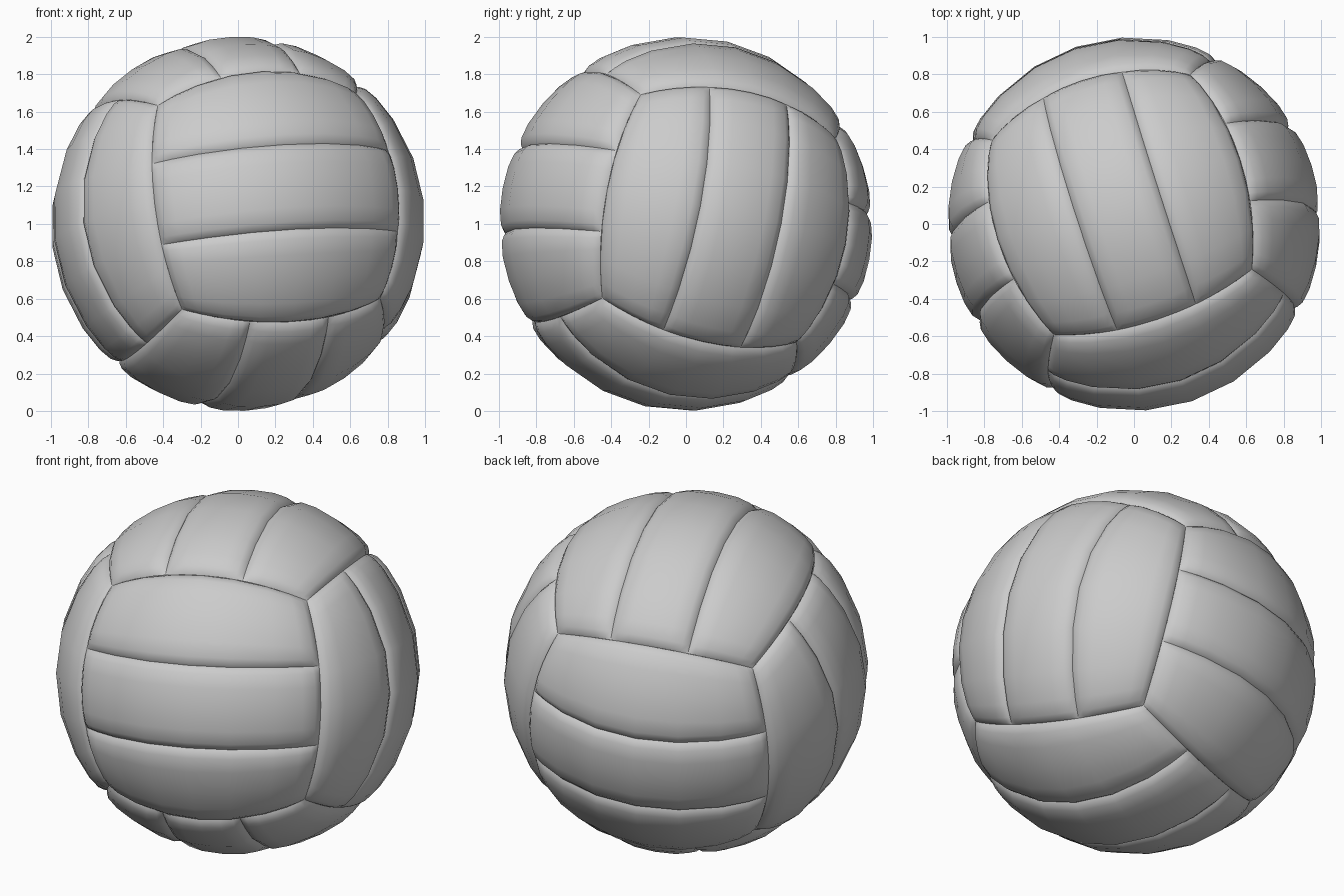
import bpy
import bmesh
from math import sin, cos, tan, asin, exp, sqrt, radians
from mathutils import Vector

cube = bpy.data.objects.get("Cube")
if cube:
    bpy.data.objects.remove(cube, do_unlink=True)

# Single leather colour
leather = bpy.data.materials.new("grey_leather")
leather.use_nodes = True
GREY = (0.6, 0.6, 0.6, 1)
leather.diffuse_color = GREY
leather.node_tree.nodes["Principled BSDF"].inputs["Base Color"].default_value = GREY

# Tilted axes of the ball, made orthogonal
side = Vector((0.944, 0.312, 0.053)).normalized()
back = Vector((-0.296, 0.932, -0.211))
back = (back - side * back.dot(side)).normalized()
up = side.cross(back)
CENTRE = Vector((0, 0, 1))

SEAM_RADIUS, PUFF, ROUNDING = 0.965, 0.035, 0.03
ACROSS = [0, 0.025, 0.09, 0.25, 0.5, 0.75, 0.91, 0.975, 1]
ALONG = [0, 0.008, 0.03, 0.08, 0.18, 0.34, 0.5, 0.66, 0.82, 0.92, 0.97, 0.992, 1]


def seam_angle(index, phi):
    """Angle of seam 0..3 of a panel, at angle phi along the strips."""
    t = tan(phi) ** 2
    outer, inner = asin(1 / sqrt(2 + t)), asin(0.24 - 0.011 * t)
    return (-outer, -inner, inner, outer)[index]


def swell(distance):
    return 1 - exp(-distance / ROUNDING)


def finish(obj):
    obj.data.materials.append(leather)
    for poly in obj.data.polygons:
        poly.use_smooth = True


def strip(name, normal, run, index):
    """One padded strip of a panel, running along the given axis."""
    width_axis = run.cross(normal)
    bm = bmesh.new()
    rows = []
    for a in ALONG:
        phi = radians(-45 + 90 * a)
        lo, hi = seam_angle(index, phi), seam_angle(index + 1, phi)
        row = []
        for c in ACROSS:
            theta = lo + (hi - lo) * c
            direction = width_axis * sin(theta) + cos(theta) * (run * sin(phi) + normal * cos(phi))
            edge_gap = min(c, 1 - c) * (hi - lo)
            end_gap = min(a, 1 - a) * radians(90) * cos(theta)
            radius = SEAM_RADIUS + PUFF * swell(edge_gap) * swell(end_gap)
            row.append(bm.verts.new(CENTRE + direction * radius))
        rows.append(row)
    for r0, r1 in zip(rows, rows[1:]):
        for i in range(len(ACROSS) - 1):
            bm.faces.new((r0[i], r0[i + 1], r1[i + 1], r1[i]))
    mesh = bpy.data.meshes.new(name)
    bm.to_mesh(mesh)
    bm.free()
    obj = bpy.data.objects.new(name, mesh)
    bpy.context.collection.objects.link(obj)
    finish(obj)


# Six panels of three strips, turned a quarter from panel to panel
panels = {
    "front": (-back, side), "back": (back, side),
    "left": (side, up), "right": (-side, up),
    "top": (up, back), "bottom": (-up, back),
}
for panel, (normal, run) in panels.items():
    for index in range(3):
        strip(f"{panel}_strip_{index + 1}", normal, run, index)

# Inner bladder closing the seams
bpy.ops.mesh.primitive_uv_sphere_add(segments=48, ring_count=24, radius=0.95, location=CENTRE)
bladder = bpy.context.object
bladder.name = "bladder"
finish(bladder)
